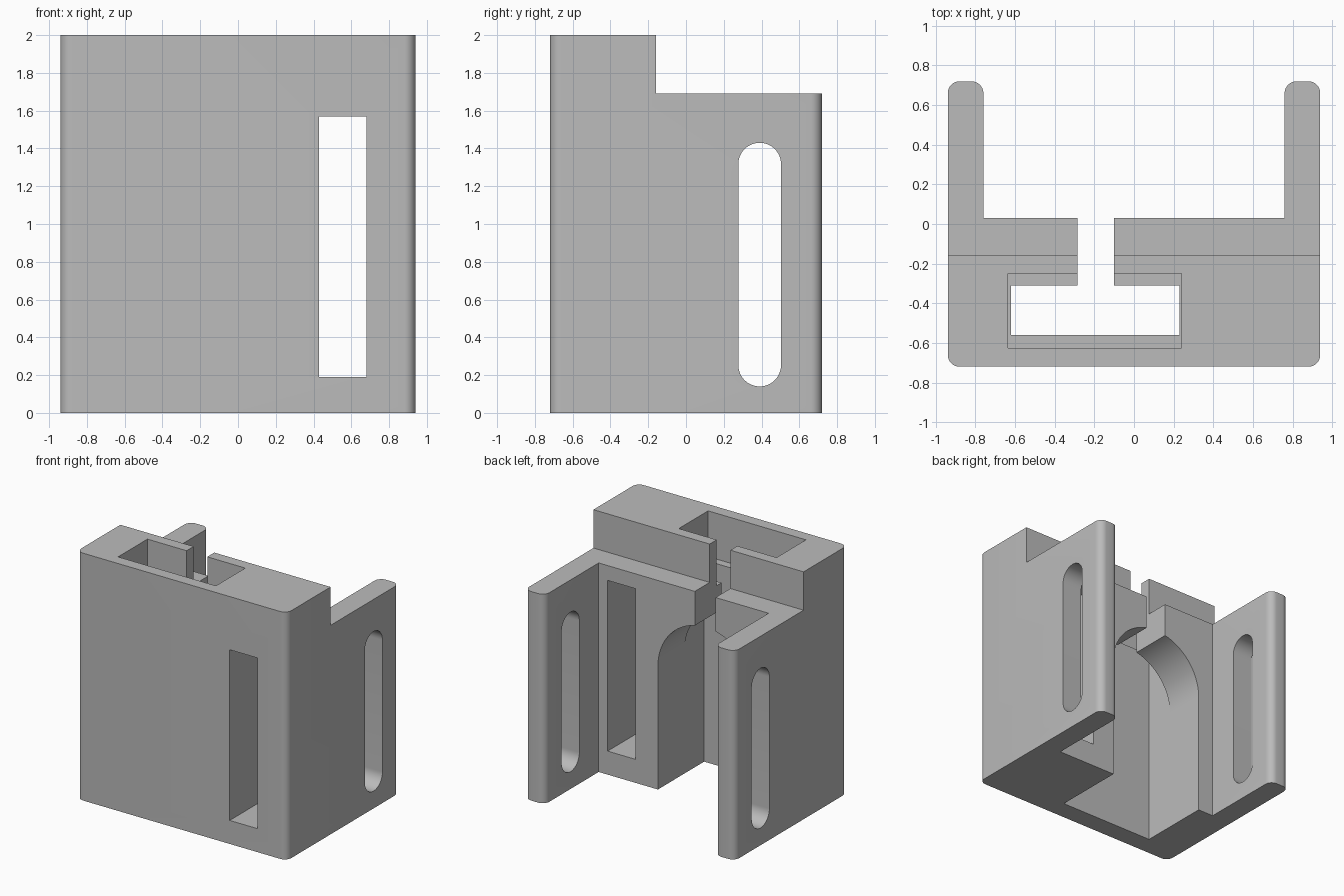
import bpy, bmesh, math
from mathutils import Matrix

if "Cube" in bpy.data.objects:
    bpy.data.objects.remove(bpy.data.objects["Cube"])

grey = bpy.data.materials.new("plain_grey")
grey.use_nodes = True
colour = (0.5, 0.5, 0.5, 1)
grey.diffuse_color = colour
grey.node_tree.nodes["Principled BSDF"].inputs["Base Color"].default_value = colour


def add_object(name, bm):
    bmesh.ops.recalc_face_normals(bm, faces=bm.faces)
    mesh = bpy.data.meshes.new(name)
    bm.to_mesh(mesh)
    bm.free()
    mesh.materials.append(grey)
    obj = bpy.data.objects.new(name, mesh)
    bpy.context.scene.collection.objects.link(obj)
    return obj


def prism(name, outline, axis, low, high):
    """Extrude a closed 2D outline along the given axis."""
    place = {"X": lambda a, b: (low, a, b),
             "Y": lambda a, b: (a, low, b),
             "Z": lambda a, b: (a, b, low)}[axis]
    bm = bmesh.new()
    face = bm.faces.new([bm.verts.new(place(a, b)) for a, b in outline])
    new = bmesh.ops.extrude_face_region(bm, geom=[face])["geom"]
    step = [high - low if axis == c else 0 for c in "XYZ"]
    bmesh.ops.translate(bm, vec=step, verts=[v for v in new if isinstance(v, bmesh.types.BMVert)])
    return add_object(name, bm)


def box(name, x, y, z):
    return prism(name, [(x[0], y[0]), (x[1], y[0]), (x[1], y[1]), (x[0], y[1])], "Z", *z)


def arc(cx, cz, radius, start, end, steps=24):
    angles = [math.radians(start + (end - start) * i / steps) for i in range(steps + 1)]
    return [(cx + radius * math.cos(a), cz + radius * math.sin(a)) for a in angles]


# Block with two side arms, rounded on its outer upright corners
R = 0.06
W, D, ARM, BACK = 0.94, 0.72, 0.76, 0.03
half = (arc(W - R, R - D, R, -90, 0, 8) + arc(W - R, D - R, R, 0, 90, 8)
        + arc(ARM + R, D - R, R, 90, 180, 8) + [(ARM, BACK)])
outline = half + [(-x, y) for x, y in reversed(half)]
body = prism("bracket_body", outline, "Z", 0, 2)

# Cutters for the step, openings and inner cavity
left, right = -0.62, 0.23
mid, radius = (left + right) / 2, (right - left) / 2
arch = [(left, -0.1), (right, -0.1)] + arc(mid, 1.0, radius, 0, 180, 48)
slot_r = 0.113
arm_slot = arc(0.39, 1.43 - slot_r, slot_r, 0, 180) + arc(0.39, 0.14 + slot_r, slot_r, 180, 360)
cutters = [
    box("rear_step_cutter", (-1.2, 1.2), (-0.16, 1), (1.69, 2.3)),
    box("window_cutter", (0.43, 0.68), (-1, 0.4), (0.19, 1.57)),
    prism("arm_slot_cutter", arm_slot, "X", -1.2, 1.2),
    box("shaft_cutter", (left, right), (-0.56, -0.31), (-0.1, 1.8)),
    prism("arch_cutter", arch, "Y", -0.45, 0.2),
    box("top_pocket_cutter", (-0.635, 0.24), (-0.625, -0.25), (1.63, 2.2)),
    box("narrow_slot_cutter", (-0.285, -0.10), (-0.4, 0.2), (1.2, 2.2)),
]
bpy.context.view_layer.objects.active = body
for cutter in cutters:
    cutter.hide_render = True
    mod = body.modifiers.new(cutter.name, "BOOLEAN")
    mod.operation = "DIFFERENCE"
    mod.solver = "EXACT"
    mod.object = cutter
    bpy.ops.object.modifier_apply(modifier=mod.name)
    bpy.data.objects.remove(cutter)

# Smooth curves, sharp edges
for obj in bpy.context.selected_objects:
    obj.select_set(False)
body.select_set(True)
bpy.ops.object.shade_smooth_by_angle(angle=math.radians(30))
